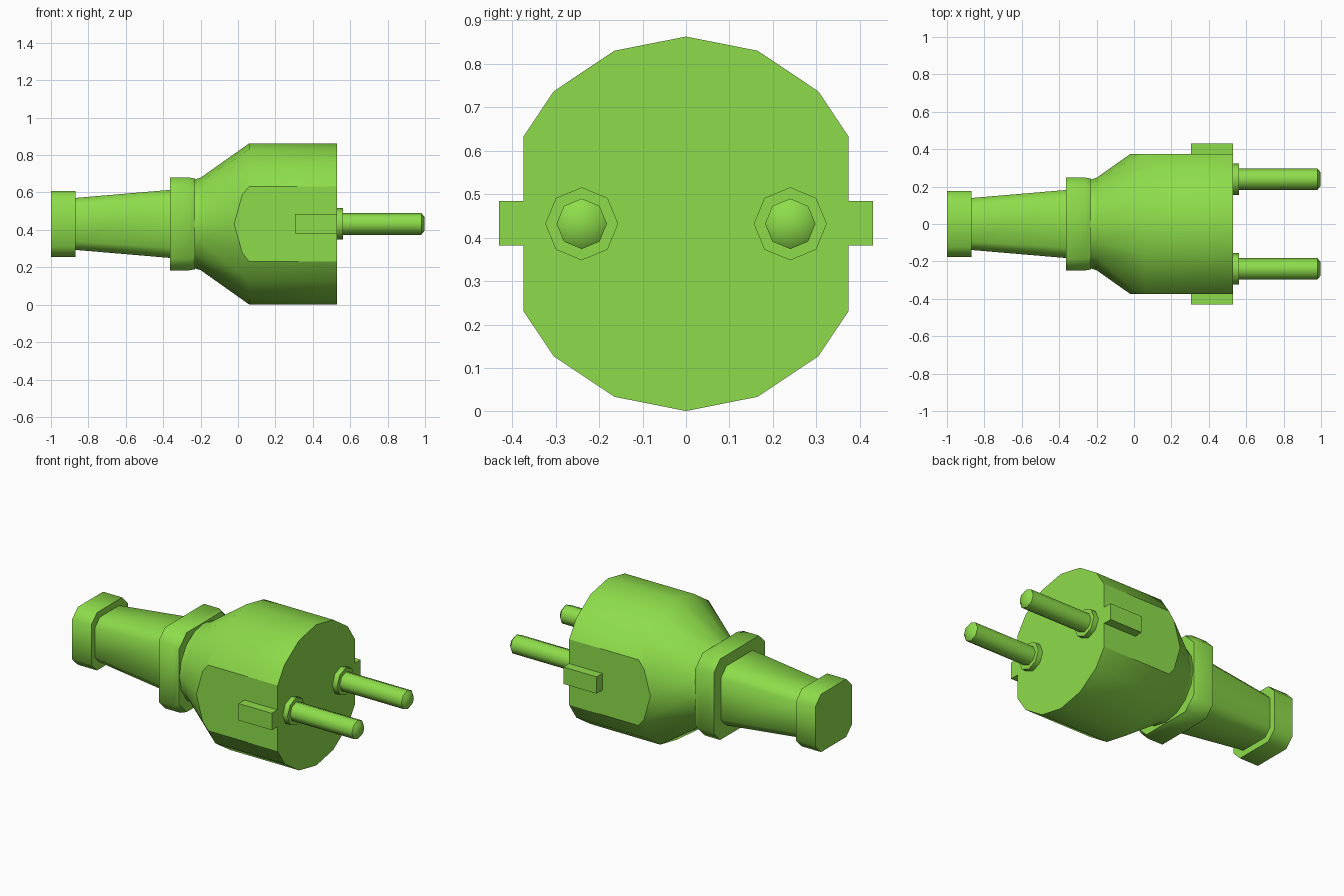
import bpy, bmesh, math
from mathutils import Vector

if "Cube" in bpy.data.objects:
    bpy.data.objects.remove(bpy.data.objects["Cube"])

ZC = 0.432
green = bpy.data.materials.new("lime_green")
green.diffuse_color = (0.27, 0.72, 0.07, 1)
green.use_nodes = True
green.node_tree.nodes["Principled BSDF"].inputs["Base Color"].default_value = green.diffuse_color


def finish(name, bm, smooth_angle=47, flat=lambda f: False):
    """Set smooth and sharp edges, then make the object."""
    bmesh.ops.recalc_face_normals(bm, faces=bm.faces[:])
    for f in bm.faces:
        f.smooth = not flat(f)
    for e in bm.edges:
        if len(e.link_faces) == 2:
            a = math.degrees(e.calc_face_angle(0))
            e.smooth = a < smooth_angle and not any(flat(f) for f in e.link_faces)
    me = bpy.data.meshes.new(name)
    bm.to_mesh(me)
    bm.free()
    me.materials.append(green)
    ob = bpy.data.objects.new(name, me)
    bpy.context.collection.objects.link(ob)
    return ob


def loft(sections):
    """Closed skin through (x, [(y, z), ...]) sections."""
    bm = bmesh.new()
    rings = [[bm.verts.new((x, y, z)) for y, z in pts] for x, pts in sections]
    for a, b in zip(rings, rings[1:]):
        for i in range(len(a)):
            j = (i + 1) % len(a)
            bm.faces.new((a[i], a[j], b[j], b[i]))
    bm.faces.new(rings[0])
    bm.faces.new(rings[-1])
    return bm


def circle(r, n, y=0):
    return [(y + r * math.sin(2 * math.pi * i / n),
             ZC + r * math.cos(2 * math.pi * i / n)) for i in range(n)]


def square(h, c):
    """Square of half size h with cut corners c."""
    k = h - c
    return [(y, ZC + z) for y, z in ((k, h), (h, k), (h, -k), (k, -h),
                                     (-k, -h), (-h, -k), (-h, k), (-k, h))]


# Main body: 16-sided, with flat sides cut off
body = loft([(-0.28, circle(0.238, 16)), (-0.23, circle(0.238, 16)),
             (-0.2, circle(0.247, 16)), (0.06, circle(0.431, 16)),
             (0.53, circle(0.431, 16))])
for s in (1, -1):
    bmesh.ops.bisect_plane(body, geom=body.verts[:] + body.edges[:] + body.faces[:],
                           plane_co=(0, s * 0.374, 0), plane_no=(0, s, 0), clear_outer=True)
    rim = [e for e in body.edges if e.is_boundary]
    bmesh.ops.holes_fill(body, edges=rim, sides=0)
finish("plug_body", body, flat=lambda f: abs(f.normal.y) > 0.999)

# Flange and cable sleeve with cut corners
finish("flange", loft([(-0.363, square(0.248, 0.06)), (-0.26, square(0.248, 0.06)),
                       (-0.23, square(0.243, 0.075))]))
finish("cable_sleeve", loft([(-0.88, square(0.138, 0.045)), (-0.35, square(0.183, 0.055))]))
finish("sleeve_end", loft([(-1.0, square(0.177, 0.055)), (-0.87, square(0.177, 0.055))]))

for s, side in ((1, "back"), (-1, "front")):
    # Contact pins and their collars
    y = s * 0.24
    finish("pin_" + side, loft([(0.52, circle(0.058, 8, y)), (0.98, circle(0.058, 8, y)),
                                (0.998, circle(0.036, 8, y))]))
    finish("pin_collar_" + side, loft([(0.52, circle(0.084, 8, y)),
                                       (0.562, circle(0.084, 8, y))]))
    # Guide rails on the flat sides
    rail = bmesh.new()
    bmesh.ops.create_cube(rail, size=1)
    for v in rail.verts:
        v.co = Vector((0.4175 + v.co.x * 0.225, s * 0.395 + v.co.y * 0.07, 0.433 + v.co.z * 0.103))
    finish("guide_rail_" + side, rail)
